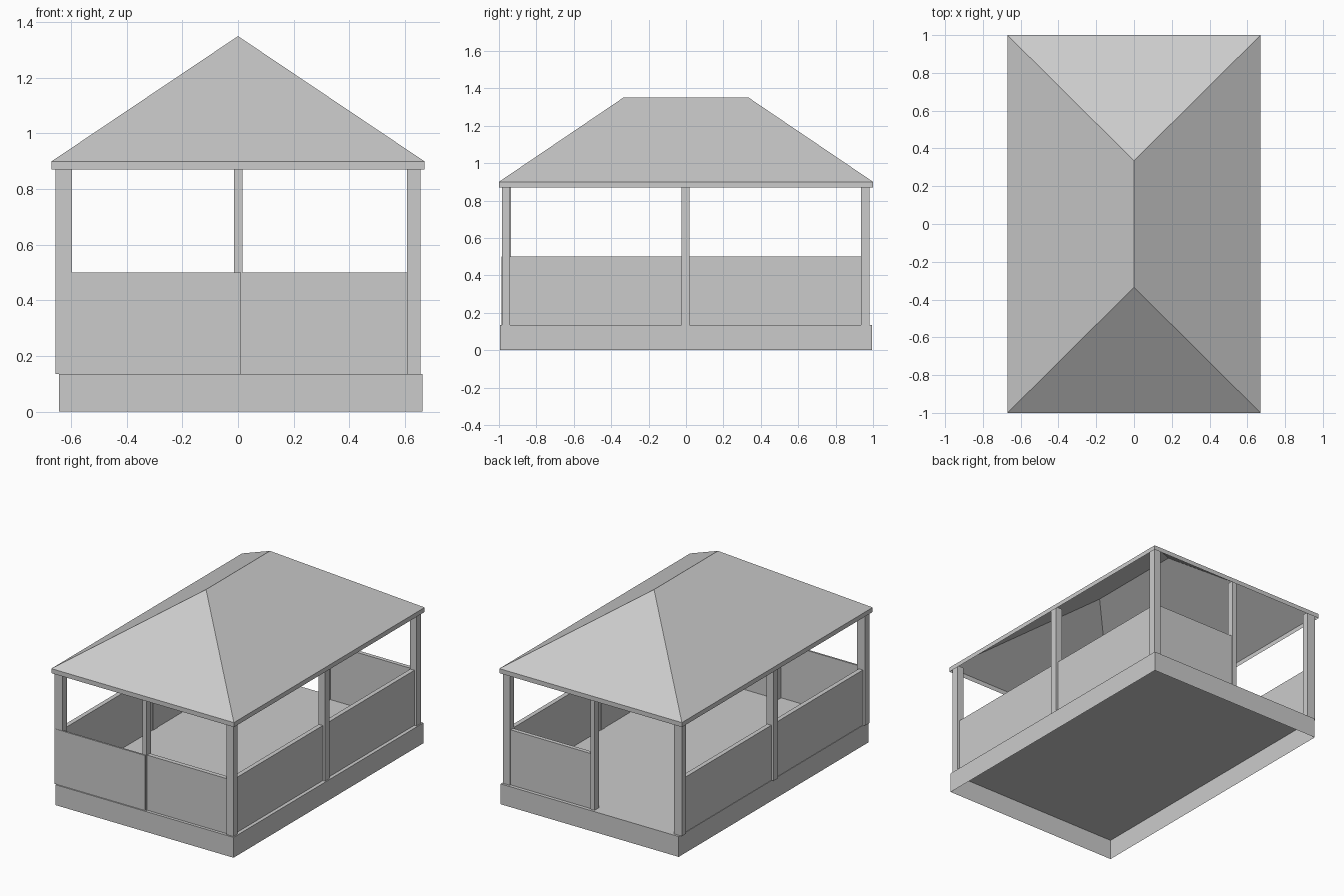
import bpy, bmesh

if "Cube" in bpy.data.objects:
    bpy.data.objects.remove(bpy.data.objects["Cube"])


def finish(name, bm):
    bmesh.ops.recalc_face_normals(bm, faces=bm.faces)
    mesh = bpy.data.meshes.new(name)
    bm.to_mesh(mesh)
    bm.free()
    ob = bpy.data.objects.new(name, mesh)
    bpy.context.collection.objects.link(ob)
    return ob


def box(name, x0, x1, y0, y1, z0, z1, open_bottom=False):
    bm = bmesh.new()
    bmesh.ops.create_cube(bm, size=1)
    for v in bm.verts:
        v.co.x = x1 if v.co.x > 0 else x0
        v.co.y = y1 if v.co.y > 0 else y0
        v.co.z = z1 if v.co.z > 0 else z0
    ob_faces = [f for f in bm.faces if all(abs(v.co.z - z0) < 1e-5 for v in f.verts)]
    bmesh.ops.recalc_face_normals(bm, faces=bm.faces)
    if open_bottom:
        bmesh.ops.delete(bm, geom=ob_faces, context='FACES')
    return finish(name, bm)


FLOOR, SILL, EAVE, TOP, RIDGE = 0.135, 0.5, 0.87, 0.90, 1.35

# Plinth: open-bottomed skirt carrying the floor
box("plinth_floor", -0.643, 0.664, -0.995, 0.995, 0, FLOOR, open_bottom=True)

# Hollow hip roof with a fascia band
bm = bmesh.new()
corners = [(-0.67, -1), (0.67, -1), (0.67, 1), (-0.67, 1)]
low = [bm.verts.new((x, y, EAVE)) for x, y in corners]
up = [bm.verts.new((x, y, TOP)) for x, y in corners]
front, back = [bm.verts.new((0, y, RIDGE)) for y in (-0.335, 0.335)]
for i in range(4):
    j = (i + 1) % 4
    bm.faces.new((low[i], low[j], up[j], up[i]))
bm.faces.new((up[0], up[1], front))
bm.faces.new((up[1], up[2], back, front))
bm.faces.new((up[2], up[3], back))
bm.faces.new((up[3], up[0], front, back))
finish("hip_roof", bm)

# Corner posts
for sx, x0, x1 in (("left", -0.656, -0.597), ("right", 0.607, 0.656)):
    for sy, y0, y1 in (("front", -0.985, -0.94), ("back", 0.935, 0.98)):
        box(f"{sy}_{sx}_post", x0, x1, y0, y1, FLOOR, 0.895)

# Middle posts
for sx, x0, x1 in (("left", -0.656, -0.606), ("right", 0.607, 0.656)):
    box(f"{sx}_middle_post", x0, x1, -0.025, 0.02, FLOOR, 0.895)
for sy, y0, y1 in (("front", -0.98, -0.935), ("back", 0.935, 0.98)):
    box(f"{sy}_middle_post", -0.015, 0.016, y0, y1, FLOOR, 0.895)

# Half-height side panels, recessed from the posts
for sx, x0, x1 in (("left", -0.64, -0.61), ("right", 0.61, 0.64)):
    for sy, y0, y1 in (("front", -0.94, -0.025), ("back", 0.02, 0.935)):
        box(f"{sx}_{sy}_panel", x0, x1, y0, y1, FLOOR, SILL)

# Front panels and single back panel, leaving a doorway at the back
box("front_left_panel", -0.655, 0.01, -0.987, -0.975, FLOOR, SILL)
box("front_right_panel", 0.01, 0.607, -0.975, -0.945, FLOOR, SILL)
box("back_right_panel", 0.016, 0.607, 0.945, 0.972, FLOOR, SILL)
